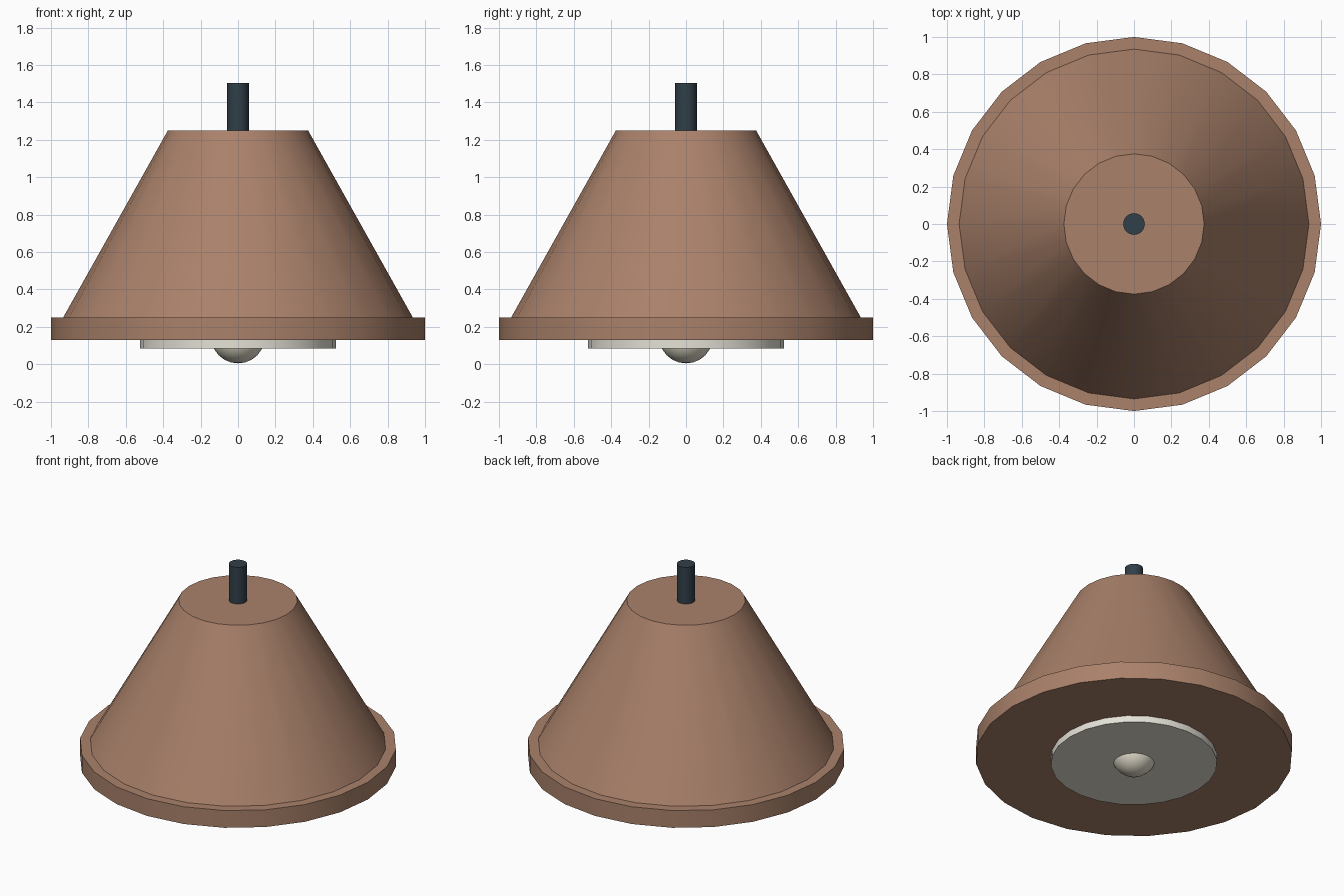
import bpy
import math

if "Cube" in bpy.data.objects:
    bpy.data.objects.remove(bpy.data.objects["Cube"])


def material(name, rgb):
    mat = bpy.data.materials.new(name)
    mat.diffuse_color = (*rgb, 1)
    mat.use_nodes = True
    mat.node_tree.nodes["Principled BSDF"].inputs["Base Color"].default_value = mat.diffuse_color
    return mat


def finish(name, mat):
    obj = bpy.context.object
    obj.name = name
    obj.data.materials.append(mat)
    bpy.ops.object.shade_smooth_by_angle(angle=math.radians(35))
    return obj


def frustum(name, r_bottom, r_top, z0, z1, mat, sides=24):
    # Start the first vertex on the x axis; 24 and 16 sides are symmetric there
    bpy.ops.mesh.primitive_cone_add(vertices=sides, radius1=r_bottom, radius2=r_top,
                                    depth=z1 - z0, location=(0, 0, (z0 + z1) / 2))
    return finish(name, mat)


clay = material("clay_shade", (0.40, 0.22, 0.145))
dark = material("dark_metal", (0.03, 0.05, 0.065))
cream = material("cream_glass", (0.74, 0.70, 0.58))
white = material("pale_diffuser", (0.78, 0.76, 0.68))

# Conical shade with its wider rim band
frustum("shade", 0.935, 0.375, 0.25, 1.25, clay)
frustum("shade_rim", 1.0, 1.0, 0.13, 0.25, clay)

# Hanging stem
frustum("stem", 0.058, 0.058, 1.24, 1.505, dark, 16)

# Diffuser disc and bulb underneath
frustum("diffuser_disc", 0.525, 0.525, 0.085, 0.135, white)
bpy.ops.mesh.primitive_uv_sphere_add(segments=24, ring_count=12, radius=0.145,
                                     location=(0, 0, 0.15))
finish("bulb", cream)
